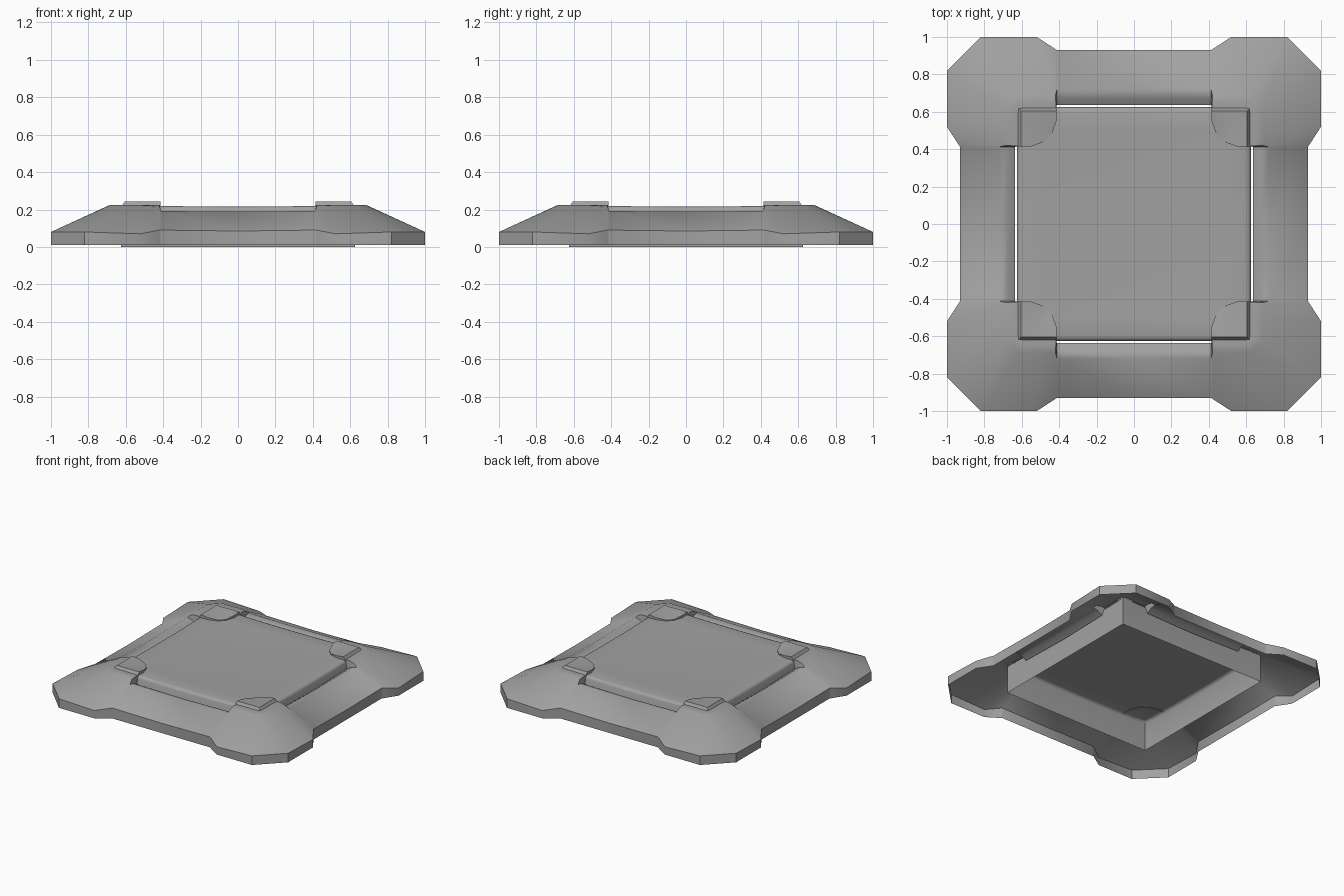
import bpy, bmesh, math
from mathutils import Vector

cube = bpy.data.objects.get("Cube")
if cube:
    bpy.data.objects.remove(cube, do_unlink=True)

grey = bpy.data.materials.new("stone_grey")
grey.use_nodes = True
colour = (0.36, 0.36, 0.36, 1)
grey.diffuse_color = colour
grey.node_tree.nodes["Principled BSDF"].inputs["Base Color"].default_value = colour


def finish(bm, name, angle):
    """Turn a bmesh into a smooth shaded object with sharp creases."""
    bmesh.ops.recalc_face_normals(bm, faces=bm.faces)
    mesh = bpy.data.meshes.new(name)
    bm.to_mesh(mesh)
    bm.free()
    mesh.materials.append(grey)
    obj = bpy.data.objects.new(name, mesh)
    bpy.context.collection.objects.link(obj)
    bpy.ops.object.select_all(action='DESELECT')
    obj.select_set(True)
    bpy.context.view_layer.objects.active = obj
    bpy.ops.object.shade_smooth_by_angle(angle=math.radians(angle))
    return obj


def turned(p, quarter):
    x, y, z = p
    for _ in range(quarter):
        x, y = -y, x
    return Vector((x, y, z))


# Surround: cross-sections from the middle of one side to its corner,
# each running inner lip, crest, outer shoulder, foot
half_side = [
    [(0, .635, .15), (0, .675, .178), (0, .72, .188), (0, .93, .085), (0, .93, .01)],
    [(.412, .635, .16), (.412, .675, .182), (.412, .72, .192), (.412, .93, .09), (.412, .93, .01)],
    [(.418, .62, .222), (.418, .65, .224), (.42, .69, .215), (.42, .935, .09), (.42, .935, .01)],
    [(.48, .62, .224), (.485, .65, .225), (.49, .69, .222), (.52, 1, .07), (.52, 1, .01)],
    [(.6, .62, .225), (.615, .65, .225), (.62, .685, .223), (.82, 1, .08), (.82, 1, .01)],
]
mirrored = [[(-x, y, z) for x, y, z in s] for s in half_side[:0:-1]]
side = mirrored + half_side

bm = bmesh.new()
rows = []
for quarter in range(4):
    for section in reversed(side):
        rows.append([bm.verts.new(turned(p, quarter)) for p in section])
for i, a in enumerate(rows):
    b = rows[(i + 1) % len(rows)]
    for k in range(len(a) - 1):
        bm.faces.new((a[k], a[k + 1], b[k + 1], b[k]))
finish(bm, "surround", 40)

# Centre slab: dished top with a rounded rim and open underside
bm = bmesh.new()
bmesh.ops.create_grid(bm, x_segments=12, y_segments=12, size=.6)
for v in bm.verts:
    v.co.z = .205 + .01 * (v.co.x ** 2 + v.co.y ** 2) / .36
for reach, drop, floor in ((.615, .004, None), (.625, .014, None), (.625, 0, 0)):
    edges = [e for e in bm.edges if e.is_boundary]
    result = bmesh.ops.extrude_edge_only(bm, edges=edges)
    verts = [g for g in result["geom"] if isinstance(g, bmesh.types.BMVert)]
    size = max(abs(v.co.x) for v in verts)
    for v in verts:
        v.co.x *= reach / size
        v.co.y *= reach / size
        v.co.z = v.co.z - drop if floor is None else floor
finish(bm, "centre_slab", 50)

# Raised pads on the four slab corners, blending into the dish on the inside
half_pad = [(.605, .605, .243), (.415, .605, .243), (.415, .55, .236), (.44, .48, .224)]
outline = half_pad + [(y, x, z) for x, y, z in half_pad[:0:-1]]
for quarter, name in enumerate(("back_left", "back_right", "front_right", "front_left")):
    bm = bmesh.new()
    top = [bm.verts.new(turned(p, quarter)) for p in outline]
    low = [bm.verts.new(turned((x + (.02 if x > .6 else 0), y + (.02 if y > .6 else 0), .212), quarter))
           for x, y, z in outline]
    centre = bm.verts.new(turned((.53, .53, .235), quarter))
    for i in range(len(top)):
        j = (i + 1) % len(top)
        bm.faces.new((top[i], top[j], centre))
        bm.faces.new((top[i], low[i], low[j], top[j]))
    finish(bm, name + "_corner_pad", 40)
